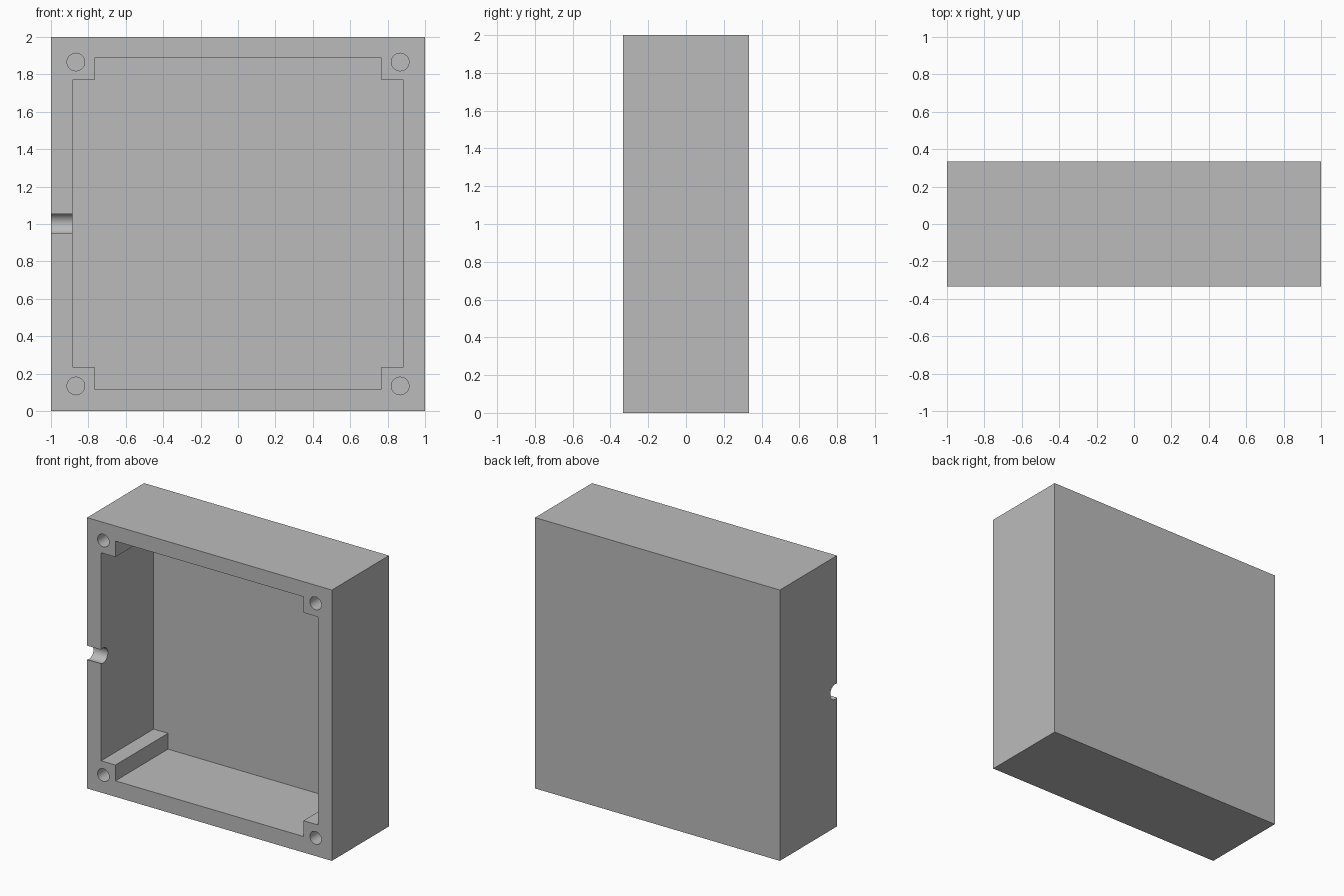
import bpy, bmesh, math
from mathutils import Matrix

if "Cube" in bpy.data.objects:
    bpy.data.objects.remove(bpy.data.objects["Cube"])

FRONT, BACK = -0.333, 0.333
FLOOR = 0.28            # inner face of the back wall
MID = 1.003             # height of the cavity centre


def finish(bm, name):
    bmesh.ops.recalc_face_normals(bm, faces=bm.faces)
    mesh = bpy.data.meshes.new(name)
    bm.to_mesh(mesh)
    bm.free()
    ob = bpy.data.objects.new(name, mesh)
    bpy.context.collection.objects.link(ob)
    return ob


def box(name, x0, x1, y0, y1, z0, z1):
    bm = bmesh.new()
    place = Matrix.Translation(((x0 + x1) / 2, (y0 + y1) / 2, (z0 + z1) / 2))
    size = Matrix.Diagonal((x1 - x0, y1 - y0, z1 - z0, 1))
    bmesh.ops.create_cube(bm, size=1, matrix=place @ size)
    return finish(bm, name)


def cylinder(name, radius, length, centre, axis):
    bm = bmesh.new()
    turn = Matrix.Rotation(math.pi / 2, 4, axis)
    bmesh.ops.create_cone(bm, cap_ends=True, segments=48, radius1=radius,
                          radius2=radius, depth=length,
                          matrix=Matrix.Translation(centre) @ turn)
    return finish(bm, name)


def cavity(name, half, notch):
    """Prism with square-notched corners, which leaves the corner posts."""
    bm = bmesh.new()
    inner = half - notch
    quarter = [(half, inner), (inner, inner), (inner, half)]
    outline = []
    for k in range(4):
        c, s = round(math.cos(k * math.pi / 2)), round(math.sin(k * math.pi / 2))
        outline += [(c * x - s * z, s * x + c * z) for x, z in quarter]
    face = bm.faces.new([bm.verts.new((x, FRONT - 0.1, z + MID)) for x, z in outline])
    out = bmesh.ops.extrude_face_region(bm, geom=[face])
    for v in out["geom"]:
        if isinstance(v, bmesh.types.BMVert):
            v.co.y = FLOOR
    return finish(bm, name)


# Enclosure body
body = box("enclosure_body", -1, 1, FRONT, BACK, 0, 2)

# Cutters: cavity, cable notch in the right wall, four screw holes
cutters = [cavity("cavity_cutter", 0.885, 0.117),
           cylinder("cable_notch_cutter", 0.056, 0.4, (-1, FRONT + 0.022, MID), 'Y')]
for sx in (-1, 1):
    for sz in (-1, 1):
        cutters.append(cylinder("screw_hole_cutter", 0.047, 0.8,
                                (sx * 0.867, FRONT, 1 + sz * 0.866), 'X'))

bpy.context.view_layer.objects.active = body
body.select_set(True)
for cutter in cutters:
    cutter.hide_render = True
    mod = body.modifiers.new("cut", 'BOOLEAN')
    mod.operation = 'DIFFERENCE'
    mod.solver = 'EXACT'
    mod.object = cutter
    bpy.ops.object.modifier_apply(modifier=mod.name)
    bpy.data.objects.remove(cutter)

# Single grey plastic
grey = bpy.data.materials.new("grey_plastic")
grey.use_nodes = True
colour = (0.5, 0.5, 0.5, 1)
grey.diffuse_color = colour
grey.node_tree.nodes["Principled BSDF"].inputs["Base Color"].default_value = colour
body.data.materials.clear()
body.data.materials.append(grey)

bpy.ops.object.shade_smooth_by_angle(angle=math.radians(30))
